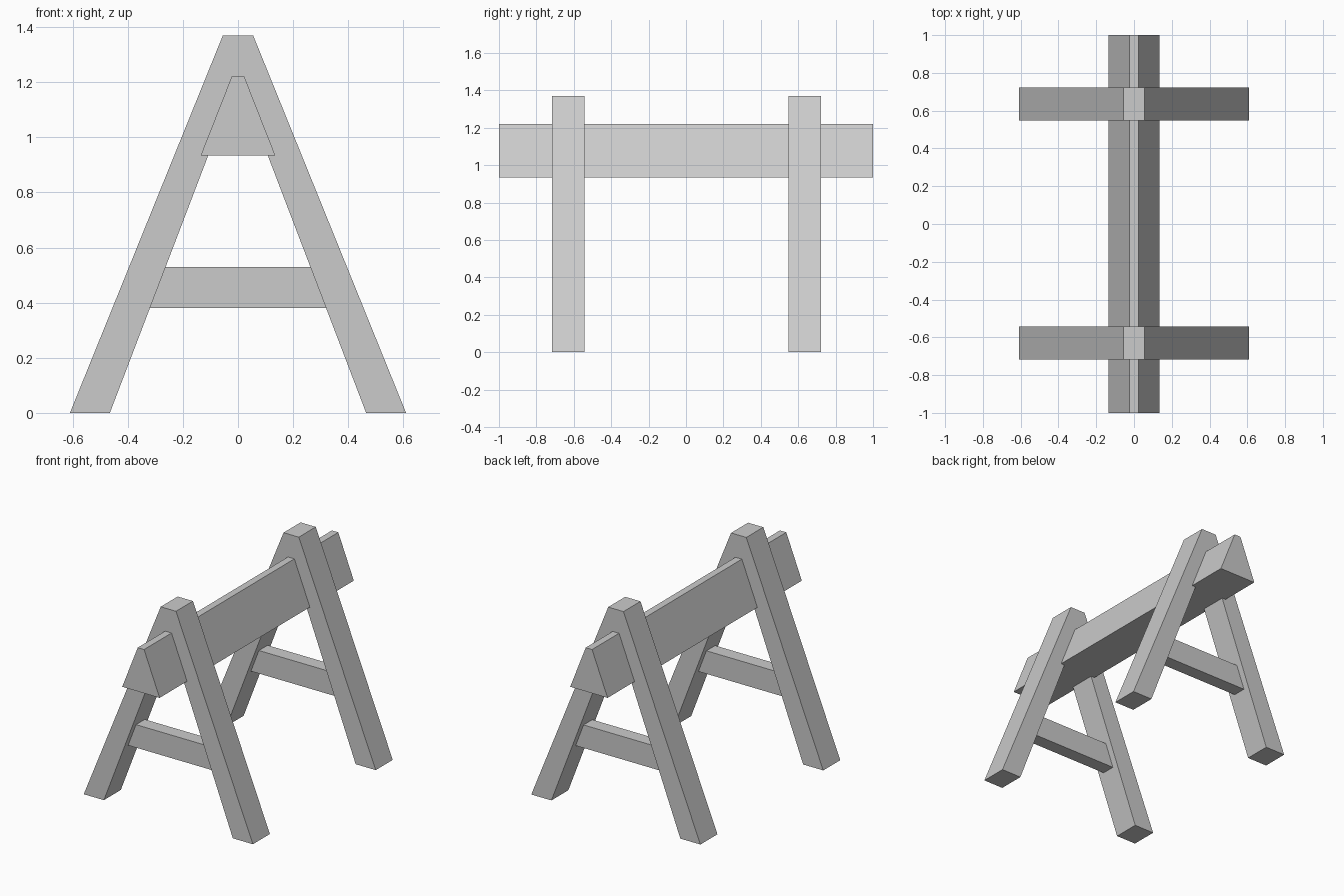
import bpy
import bmesh

if "Cube" in bpy.data.objects:
    bpy.data.objects.remove(bpy.data.objects["Cube"])


def prism(name, profile, y0, y1):
    """Extrude an x-z profile from y0 to y1."""
    bm = bmesh.new()
    face = bm.faces.new([bm.verts.new((x, y0, z)) for x, z in profile])
    ext = bmesh.ops.extrude_face_region(bm, geom=[face])
    moved = [v for v in ext["geom"] if isinstance(v, bmesh.types.BMVert)]
    bmesh.ops.translate(bm, verts=moved, vec=(0, y1 - y0, 0))
    bmesh.ops.recalc_face_normals(bm, faces=bm.faces)
    mesh = bpy.data.meshes.new(name)
    bm.to_mesh(mesh)
    bm.free()
    obj = bpy.data.objects.new(name, mesh)
    bpy.context.collection.objects.link(obj)
    return obj


def mirrored(half):
    """Complete a right-hand outline across x = 0."""
    return half + [(-x, z) for x, z in reversed(half) if x > 0]


# Splayed legs, joined at the flat top
legs = mirrored([(0, 1.217), (0.465, 0), (0.61, 0), (0.055, 1.37)])
# Cross brace, ends tucked slightly into the legs
brace = mirrored([(0.335, 0.38), (0.28, 0.53)])
# Tapered top beam, notched into the legs
beam = mirrored([(0.135, 0.935), (0.023, 1.22)])

for side, y in (("front", -0.63), ("back", 0.635)):
    prism(side + "_legs", legs, y - 0.0875, y + 0.0875)
    prism(side + "_brace", brace, y - 0.045, y + 0.045)

prism("top_beam", beam, -1, 1)
